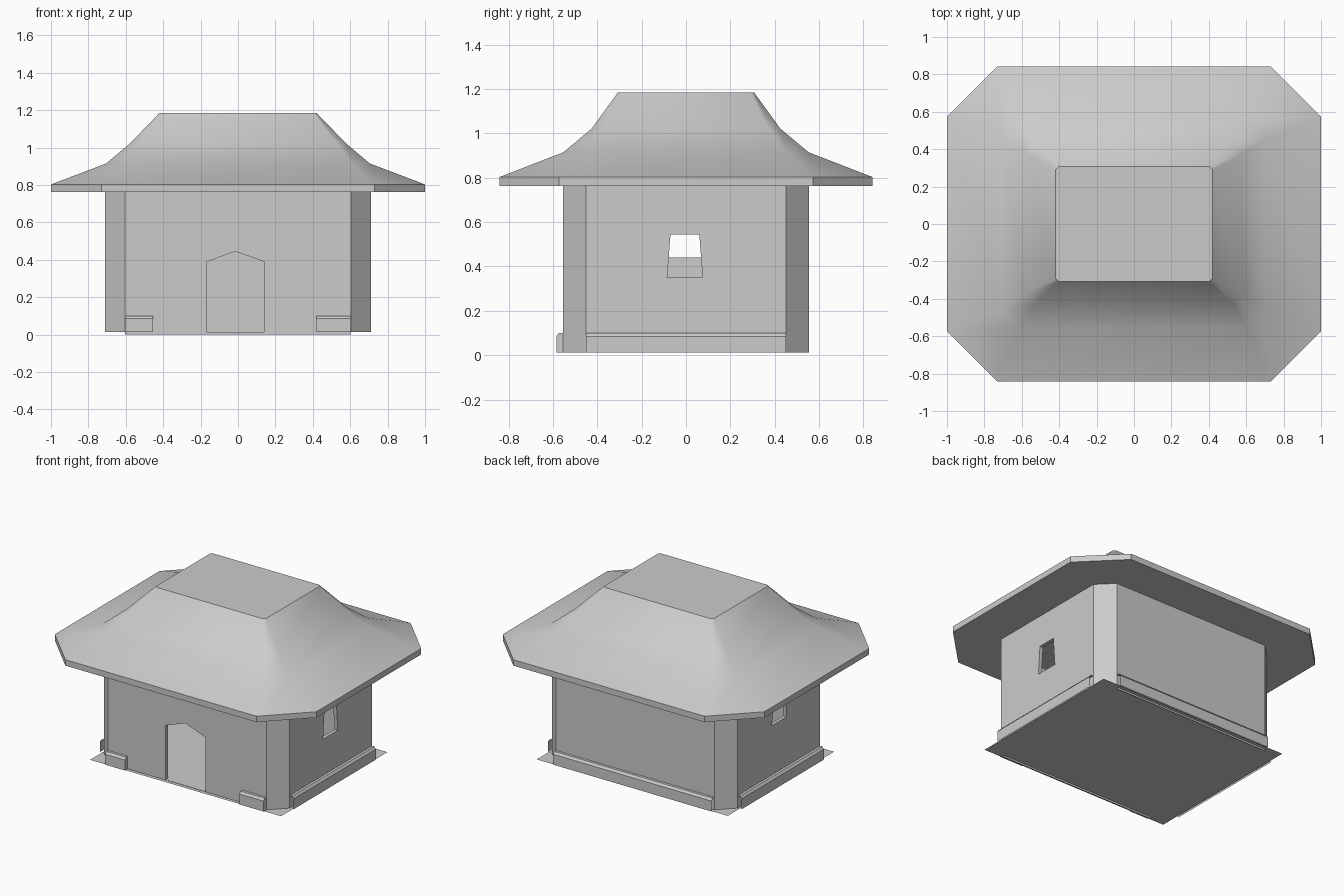
import bpy
import bmesh
from math import radians

if "Cube" in bpy.data.objects:
    bpy.data.objects.remove(bpy.data.objects["Cube"])

WX, WY, C = 0.71, 0.555, 0.105      # wall half sizes and corner cut
FLOOR, EAVE = 0.013, 0.765


def finish(bm, name):
    bmesh.ops.remove_doubles(bm, verts=bm.verts, dist=0.0005)
    mesh = bpy.data.meshes.new(name)
    bm.to_mesh(mesh)
    bm.free()
    obj = bpy.data.objects.new(name, mesh)
    bpy.context.collection.objects.link(obj)
    return obj


def octagon(x, y, c, z):
    return [(x, c - y, z), (x, y - c, z), (x - c, y, z), (c - x, y, z),
            (-x, y - c, z), (-x, c - y, z), (c - x, -y, z), (x - c, -y, z)]


# Each side maps (along, height, outward offset) to world space
SIDES = {
    "front": lambda u, z, d=0: (u, -WY - d, z),
    "right": lambda u, z, d=0: (WX + d, u, z),
    "back": lambda u, z, d=0: (-u, WY + d, z),
    "left": lambda u, z, d=0: (-WX - d, -u, z),
}


def face(bm, pts):
    bm.faces.new([bm.verts.new(p) for p in pts])


def wall(name, outer, hole=None, depth=0.025):
    """Single wall; an optional opening gets a shallow reveal."""
    bm, at = bmesh.new(), SIDES[name]
    if not hole:
        face(bm, [at(*p) for p in outer])
    else:
        n = len(outer)
        for i in range(n):
            j = (i + 1) % n
            face(bm, [at(*outer[i]), at(*outer[j]), at(*hole[j]), at(*hole[i])])
            face(bm, [at(*hole[i]), at(*hole[j]),
                      at(*hole[j], -depth), at(*hole[i], -depth)])
    return finish(bm, name + "_wall")


def skirting(name, side, u0, u1, capped):
    """Low bevelled strip along the foot of a wall."""
    bm, at = bmesh.new(), SIDES[side]
    prof = [(0.0, FLOOR), (0.03, FLOOR), (0.03, 0.085), (0.018, 0.1), (0.0, 0.1)]
    for (d0, z0), (d1, z1) in zip(prof[1:], prof[2:]):
        face(bm, [at(u0, z0, d0), at(u1, z0, d0), at(u1, z1, d1), at(u0, z1, d1)])
    if capped:
        face(bm, [at(u1, z, d) for d, z in reversed(prof)])
        face(bm, [at(u0, z, d) for d, z in prof])
    return finish(bm, name)


# Walls with door and windows
ex, ey = WX - C, WY - C
wall("front", [(-ex, 0), (ex, 0), (ex, EAVE), (-0.015, EAVE), (-ex, EAVE)],
     [(-0.165, 0.015), (0.14, 0.015), (0.14, 0.39), (-0.015, 0.445), (-0.165, 0.39)])
wall("back", [(-ex, 0), (ex, 0), (ex, EAVE), (-ex, EAVE)])
side = [(-ey, FLOOR), (ey, FLOOR), (ey, EAVE), (-ey, EAVE)]
wall("right", side, [(-0.085, 0.35), (0.075, 0.35), (0.06, 0.545), (-0.07, 0.545)])
wall("left", side, [(-0.075, 0.44), (0.085, 0.44), (0.07, 0.635), (-0.06, 0.635)])

# Angled corner walls
bm = bmesh.new()
lo, hi = octagon(WX, WY, C, FLOOR), octagon(WX, WY, C, EAVE)
for i in (1, 3, 5, 7):
    j = (i + 1) % 8
    face(bm, [lo[i], lo[j], hi[j], hi[i]])
finish(bm, "corner_walls")

# Skirting strips and the two front blocks
skirting("right_skirting", "right", -ey, ey, False)
skirting("left_skirting", "left", -ey, ey, False)
skirting("back_skirting", "back", -ex, ex, False)
skirting("front_block_left", "front", -0.605, -0.455, True)
skirting("front_block_right", "front", 0.42, 0.605, True)

# Floor sheet
bm = bmesh.new()
face(bm, [(-0.725, -0.58, FLOOR), (0.735, -0.58, FLOOR),
          (0.735, 0.58, FLOOR), (-0.725, 0.58, FLOOR)])
finish(bm, "floor")

# Flared roof from stacked octagons
bm = bmesh.new()
levels = [(1.0, 0.842, 0.27, 0.762), (1.0, 0.842, 0.27, 0.803),
          (0.705, 0.553, 0.1, 0.915), (0.578, 0.425, 0.05, 1.022),
          (0.42, 0.307, 0.016, 1.185)]
rings = [[bm.verts.new(p) for p in octagon(*lv)] for lv in levels]
for a, b in zip(rings, rings[1:]):
    for i in range(8):
        j = (i + 1) % 8
        bm.faces.new([a[i], a[j], b[j], b[i]])
bm.faces.new(rings[-1])
bm.faces.new(rings[0][::-1])
roof = finish(bm, "roof")
bpy.ops.object.select_all(action='DESELECT')
roof.select_set(True)
bpy.context.view_layer.objects.active = roof
bpy.ops.object.shade_smooth_by_angle(angle=radians(42))
